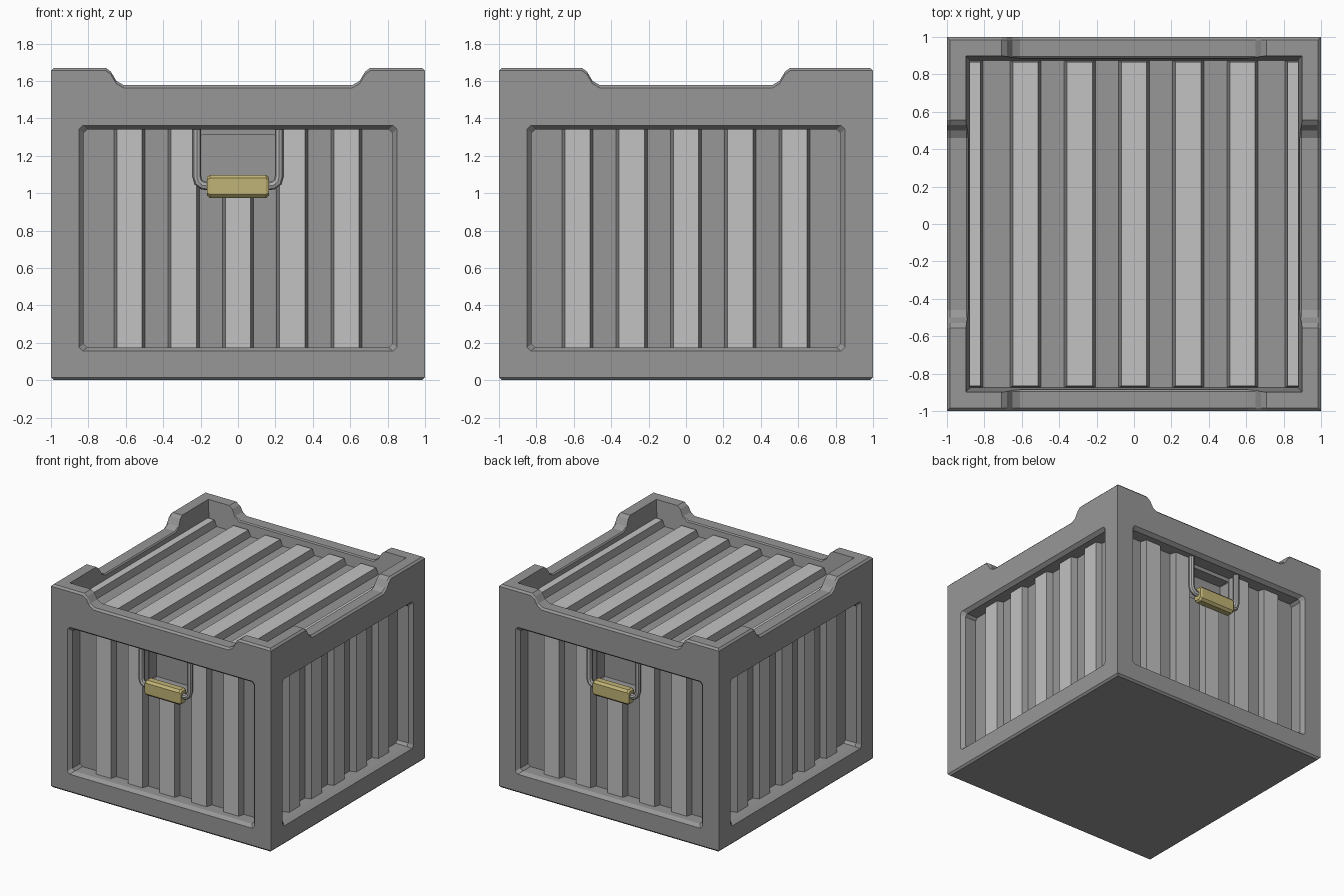
import bpy, bmesh, math
from mathutils import Matrix, Vector

if "Cube" in bpy.data.objects:
    bpy.data.objects.remove(bpy.data.objects["Cube"])


def material(name, rgb):
    m = bpy.data.materials.new(name)
    m.diffuse_color = (*rgb, 1)
    m.use_nodes = True
    m.node_tree.nodes["Principled BSDF"].inputs["Base Color"].default_value = m.diffuse_color
    return m


GREY = material("dark grey metal", (0.31, 0.31, 0.31))
LIGHT = material("light grey ribs", (0.54, 0.54, 0.54))
STEEL = material("steel rod", (0.43, 0.43, 0.43))
GOLD = material("sand yellow grip", (0.53, 0.45, 0.18))


def turn(k):
    return Matrix.Rotation(k * math.pi / 2, 4, 'Z')


def loft(name, rings, mats, matrix=Matrix(), cap_mat=0):
    """Skin a closed solid over matching rings; the last cap may get its own colour."""
    bm = bmesh.new()
    loops = [[bm.verts.new(matrix @ Vector(p)) for p in r] for r in rings]
    n = len(loops[0])
    for a, b in zip(loops, loops[1:]):
        for i in range(n):
            j = (i + 1) % n
            bm.faces.new((a[i], a[j], b[j], b[i]))
    bm.faces.new(loops[0])
    bm.faces.new(loops[-1]).material_index = cap_mat
    bmesh.ops.recalc_face_normals(bm, faces=bm.faces[:])
    me = bpy.data.meshes.new(name)
    bm.to_mesh(me)
    bm.free()
    for m in mats:
        me.materials.append(m)
    ob = bpy.data.objects.new(name, me)
    bpy.context.collection.objects.link(ob)
    return ob


def octagon(a, b, c):
    """Chamfered rectangle with half sizes a, b and chamfer c."""
    return [(-a + c, -b), (a - c, -b), (a, -b + c), (a, b - c),
            (a - c, b), (-a + c, b), (-a, b - c), (-a, -b + c)]


def side_ring(a, z0, z1, d, c):
    """Ring on the front wall at depth d behind the outer face."""
    mid, half = (z0 + z1) / 2, (z1 - z0) / 2
    return [(x, d - 1, mid + z) for x, z in octagon(a, half, c)]


def square(a, z):
    return [(-a, -a, z), (a, -a, z), (a, a, z), (-a, a, z)]


# Crate body: chamfered block, carved by the cutters below
body = loft("crate_body", [square(0.985, 0), square(1, 0.015),
                           square(1, 1.655), square(0.985, 1.67)], [GREY])

cutters = [loft("roof_cutter", [square(0.875, 1.48), square(0.905, 1.72)], [GREY])]

# Lowered rims between the raised corners, flared to chamfer their edges
for k, w in ((0, 0.71), (1, 0.56)):
    half = [(-w - 0.06, 1.72), (-w, 1.672), (-w + 0.03, 1.65),
            (-w + 0.06, 1.60), (-w + 0.10, 1.577)]
    profile = half + [(-x, z) for x, z in reversed(half)]
    stations = [(-1.02, -0.035), (-0.985, 0), (-0.895, 0), (-0.85, -0.045)]
    stations += [(-y, dz) for y, dz in reversed(stations)]
    rings = [[(x, y, z + dz) for x, z in profile] for y, dz in stations]
    cutters.append(loft("rim_cutter", rings, [GREY], turn(k)))

# Recessed window on each wall, and a hand pocket on front and back
for k in range(4):
    cutters.append(loft("window_cutter", [
        side_ring(0.875, 0.135, 1.385, -0.03, 0.02),
        side_ring(0.825, 0.175, 1.34, 0.03, 0.02),
        side_ring(0.825, 0.175, 1.34, 0.13, 0.02)], [GREY], turn(k)))
    if k % 2 == 0:
        cutters.append(loft("pocket_cutter", [
            side_ring(0.2, 1.04, 1.31, 0.10, 0.005),
            side_ring(0.2, 1.04, 1.31, 0.23, 0.005)], [GREY], turn(k)))

bpy.context.view_layer.objects.active = body
for c in cutters:
    mod = body.modifiers.new("carve", 'BOOLEAN')
    mod.operation = 'DIFFERENCE'
    mod.solver = 'EXACT'
    mod.object = c
    bpy.ops.object.modifier_apply(modifier=mod.name)
    bpy.data.objects.remove(c)

# Wall ribs: grey flanks, light outer face
for k in range(4):
    for i in range(-2, 3):
        x = i * 0.29
        top = 1.04 if i == 0 and k % 2 == 0 else 1.34
        rings = [[(x - h, d - 1, 0.173), (x + h, d - 1, 0.173),
                  (x + h, d - 1, top), (x - h, d - 1, top)]
                 for h, d in ((0.085, 0.135), (0.068, 0.08))]
        loft("wall_rib", rings, [GREY, LIGHT], turn(k), 1)

# Roof ribs, the outermost ones narrowed by the rim
for i in range(-3, 4):
    x = i * 0.29
    rings = []
    for h, y, z in ((0.085, 0.876, 1.475), (0.068, 0.866, 1.535)):
        x0, x1 = max(x - h, -0.88), min(x + h, 0.88)
        if abs(i) == 3:
            x0, x1 = max(x0 + 0.02 * (i > 0), -0.88), min(x1 - 0.02 * (i < 0), 0.88)
        rings.append([(x0, -y, z), (x1, -y, z), (x1, y, z), (x0, y, z)])
    loft("roof_rib", rings, [GREY, LIGHT], Matrix(), 1)

# Handles on front and back: bent rods and a chamfered grip
for k in (0, 2):
    cu = bpy.data.curves.new("handle_rods", 'CURVE')
    cu.dimensions = '3D'
    cu.bevel_depth = 0.023
    cu.bevel_resolution = 2
    cu.use_fill_caps = True
    for s in (-1, 1):
        path = [(0.22, 1.37), (0.22, 1.09), (0.212, 1.06), (0.19, 1.042), (0.14, 1.035)]
        sp = cu.splines.new('POLY')
        sp.points.add(len(path) - 1)
        for p, (x, z) in zip(sp.points, path):
            p.co = (*(turn(k) @ Vector((s * x, -0.94, z))), 1)
    cu.materials.append(STEEL)
    rods = bpy.data.objects.new("handle_rods", cu)
    bpy.context.collection.objects.link(rods)
    bpy.ops.object.select_all(action='DESELECT')
    rods.select_set(True)
    bpy.context.view_layer.objects.active = rods
    bpy.ops.object.convert(target='MESH')
    bpy.ops.object.shade_smooth_by_angle(angle=math.radians(40))

    rings = [[(x, -0.943 + y * s, 1.036 + z * s) for y, z in octagon(0.042, 0.062, 0.018)]
             for x, s in ((-0.165, 0.8), (-0.15, 1), (0.15, 1), (0.165, 0.8))]
    loft("handle_grip", rings, [GOLD], turn(k))
